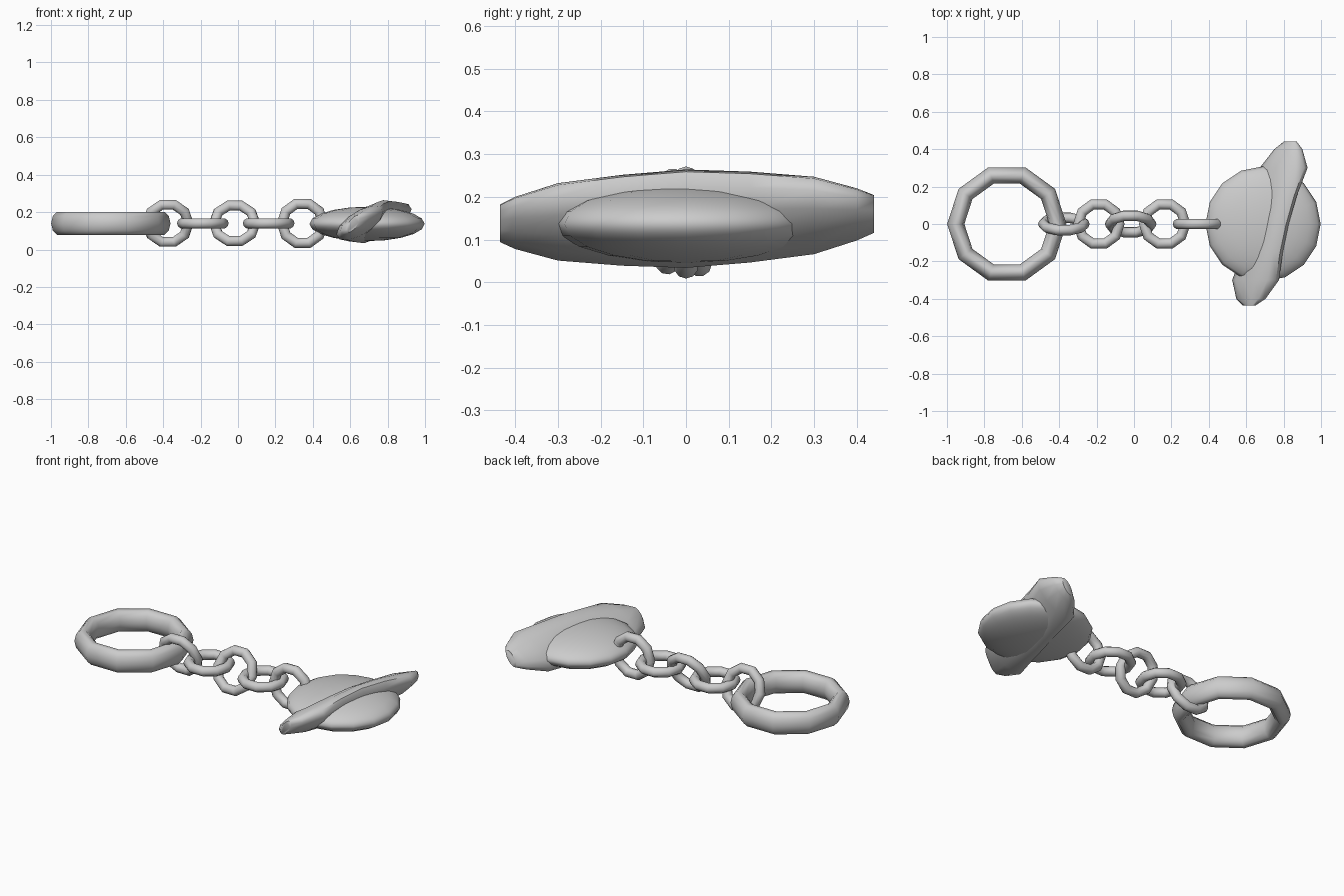
import bpy, bmesh
from math import sin, cos, pi, radians

if "Cube" in bpy.data.objects:
    bpy.data.objects.remove(bpy.data.objects["Cube"])


def smooth(ob, angle=40):
    bpy.ops.object.select_all(action='DESELECT')
    ob.select_set(True)
    bpy.context.view_layer.objects.active = ob
    bpy.ops.object.shade_smooth_by_angle(angle=radians(angle))


def torus(name, loc, major, minor, rot_x=0.0, z_scale=1.0):
    bpy.ops.mesh.primitive_torus_add(
        major_segments=10, minor_segments=10, major_radius=major,
        minor_radius=minor, location=loc, rotation=(radians(rot_x), 0, 0))
    ob = bpy.context.object
    ob.name = name
    ob.scale.z = z_scale
    smooth(ob)


# Large split-ring at the left end
torus("key_ring", (-0.68, 0, 0.14), 0.273, 0.046, z_scale=1.41)

# Chain: upright and flat links alternate, some leaning
links = [(-0.375, 108), (-0.188, 0), (-0.018, 65), (0.164, 0), (0.345, 90)]
for i, (x, rot) in enumerate(links):
    torus(f"chain_link_{i + 1}", (x, 0, 0.14), 0.110, 0.028, rot)

# Flattened planet body
bpy.ops.mesh.primitive_uv_sphere_add(segments=16, ring_count=10, radius=1,
                                     location=(0.69, 0, 0.137))
planet = bpy.context.object
planet.name = "planet_body"
planet.scale = (0.308, 0.308, 0.092)
smooth(planet, 60)

# Slanted planet ring: lofted sections (y, half width, half height)
sections = [(-0.435, 0.035, 0.045), (-0.40, 0.078, 0.062), (-0.30, 0.125, 0.092),
            (-0.15, 0.108, 0.108), (0, 0.102, 0.117), (0.15, 0.108, 0.108),
            (0.30, 0.128, 0.092), (0.40, 0.075, 0.062), (0.44, 0.035, 0.045)]
N, LEAN = 12, radians(40)
bm = bmesh.new()
loops = []
for y, w, h in sections:
    cx, cz = 0.725 + 0.25 * y, 0.149 + 0.025 * y
    loops.append([bm.verts.new((cx + w * cos(2 * pi * k / N), y,
                                cz + h * sin(2 * pi * k / N + LEAN)))
                  for k in range(N)])
for a, b in zip(loops, loops[1:]):
    for k in range(N):
        j = (k + 1) % N
        bm.faces.new((a[k], a[j], b[j], b[k]))
bm.faces.new(loops[0])
bm.faces.new(loops[-1])
bmesh.ops.recalc_face_normals(bm, faces=bm.faces)
mesh = bpy.data.meshes.new("planet_ring")
bm.to_mesh(mesh)
bm.free()
ring = bpy.data.objects.new("planet_ring", mesh)
bpy.context.collection.objects.link(ring)
smooth(ring, 55)
